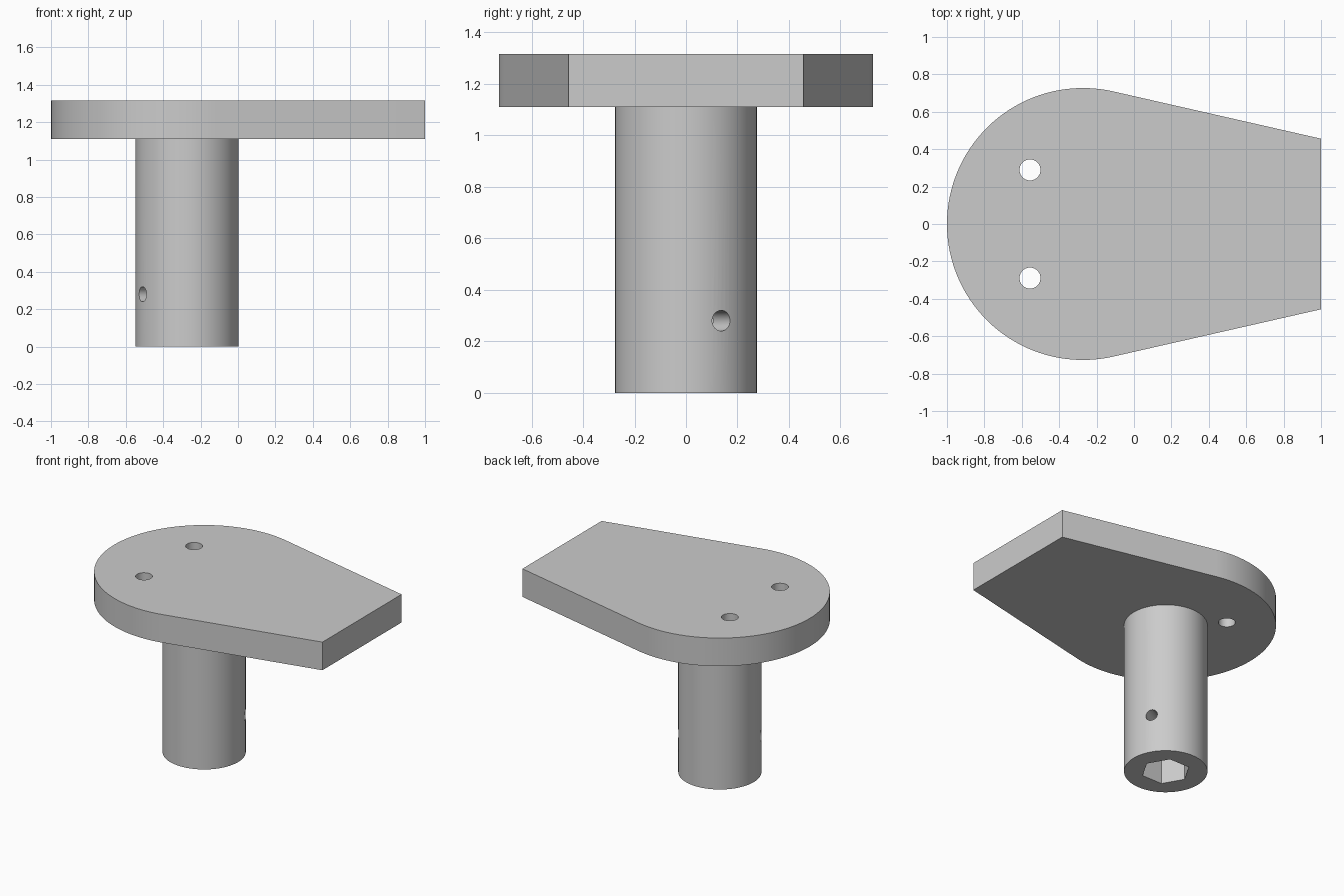
import bpy, bmesh, math
from mathutils import Matrix, Vector

if "Cube" in bpy.data.objects:
    bpy.data.objects.remove(bpy.data.objects["Cube"], do_unlink=True)

AXIS_X = -0.273                  # shared centre of round end and post
PLATE_LOW, PLATE_TOP = 1.11, 1.315
PLATE_R, END_HALF = 0.727, 0.456

grey = bpy.data.materials.new("plain grey")
grey.use_nodes = True
grey.diffuse_color = (0.6, 0.6, 0.6, 1)
grey.node_tree.nodes["Principled BSDF"].inputs["Base Color"].default_value = (0.6, 0.6, 0.6, 1)


def finish(name, bm):
    bmesh.ops.recalc_face_normals(bm, faces=bm.faces)
    mesh = bpy.data.meshes.new(name)
    bm.to_mesh(mesh)
    bm.free()
    mesh.materials.append(grey)
    obj = bpy.data.objects.new(name, mesh)
    bpy.context.collection.objects.link(obj)
    return obj


def rod(name, radius, length, centre, sides=64, turn=None):
    bm = bmesh.new()
    matrix = Matrix.Translation(centre) @ (turn or Matrix())
    bmesh.ops.create_cone(bm, cap_ends=True, segments=sides, radius1=radius,
                          radius2=radius, depth=length, matrix=matrix)
    return finish(name, bm)


def select_only(obj):
    bpy.ops.object.select_all(action='DESELECT')
    obj.select_set(True)
    bpy.context.view_layer.objects.active = obj


def cut(obj, cutter):
    cutter.hide_render = True
    mod = obj.modifiers.new("cut", 'BOOLEAN')
    mod.operation, mod.solver, mod.object = 'DIFFERENCE', 'EXACT', cutter
    select_only(obj)
    bpy.ops.object.modifier_apply(modifier=mod.name)
    bpy.data.objects.remove(cutter, do_unlink=True)


# Teardrop plate: round end joined by tangent lines to a straight end
reach = 1 - AXIS_X
tangent = math.atan2(END_HALF, reach) + math.acos(PLATE_R / math.hypot(reach, END_HALF))
steps = 72
outline = [(1, -END_HALF), (1, END_HALF)]
for i in range(steps + 1):
    a = tangent + (2 * math.pi - 2 * tangent) * i / steps
    outline.append((AXIS_X + PLATE_R * math.cos(a), PLATE_R * math.sin(a)))
bm = bmesh.new()
face = bm.faces.new([bm.verts.new((x, y, PLATE_LOW)) for x, y in outline])
ext = bmesh.ops.extrude_face_region(bm, geom=[face])
bmesh.ops.translate(bm, vec=Vector((0, 0, PLATE_TOP - PLATE_LOW)),
                    verts=[g for g in ext["geom"] if isinstance(g, bmesh.types.BMVert)])
plate = finish("plate", bm)

# Two bolt holes through the plate
for side in (-1, 1):
    cut(plate, rod("bolt_hole_cutter", 0.056, 1, (-0.556, side * 0.289, PLATE_TOP), 48))

# Round post, set slightly into the plate
post_top = PLATE_LOW + 0.02
post = rod("post", 0.275, post_top, (AXIS_X, 0, post_top / 2), 96)

# Hexagonal socket in the foot, with corners along x
socket_turn = Matrix.Rotation(math.radians(30), 4, 'Z')
socket = rod("socket_cutter", 0.162, 1.2, (AXIS_X, 0, 0), 6)
corner = max(socket.data.vertices, key=lambda v: v.co.x).co
if abs(corner.y) > 0.01:
    socket.data.transform(Matrix.Translation((AXIS_X, 0, 0)) @ socket_turn
                          @ Matrix.Translation((-AXIS_X, 0, 0)))
cut(post, socket)

# Cross pin hole, square to a pair of socket flats
pin_turn = Matrix.Rotation(math.radians(30), 4, 'Z') @ Matrix.Rotation(math.pi / 2, 4, 'Y')
cut(post, rod("pin_hole_cutter", 0.04, 1, (AXIS_X, 0, 0.28), 32, pin_turn))

# Smooth round walls, crisp edges
for obj in (plate, post):
    select_only(obj)
    bpy.ops.object.shade_smooth_by_angle(angle=math.radians(30))
